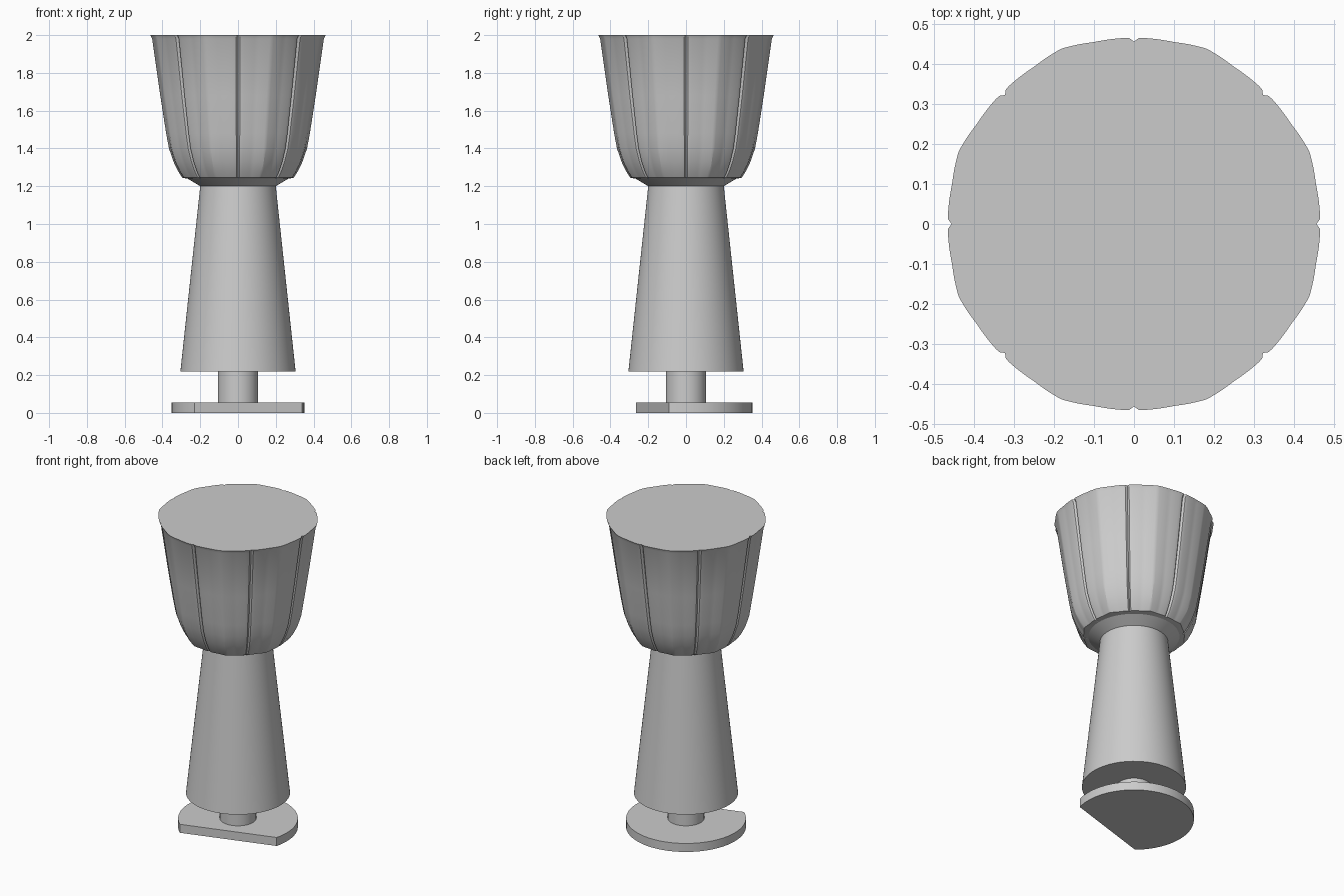
import bpy, bmesh
from math import sin, cos, tau, pi, atan2

if "Cube" in bpy.data.objects:
    bpy.data.objects.remove(bpy.data.objects["Cube"], do_unlink=True)

grey = bpy.data.materials.new("plain_grey")
grey.use_nodes = True
colour = (0.6, 0.6, 0.6, 1)
grey.diffuse_color = colour
grey.node_tree.nodes["Principled BSDF"].inputs["Base Color"].default_value = colour


def loft(name, rings, angle=0.5):
    """Skin a closed solid through rings of equal point count."""
    bm = bmesh.new()
    loops = [[bm.verts.new(p) for p in ring] for ring in rings]
    n = len(loops[0])
    for low, high in zip(loops, loops[1:]):
        for i in range(n):
            j = (i + 1) % n
            bm.faces.new((low[i], low[j], high[j], high[i]))
    bm.faces.new(loops[0][::-1])
    bm.faces.new(loops[-1])
    mesh = bpy.data.meshes.new(name)
    bm.to_mesh(mesh)
    bm.free()
    mesh.materials.append(grey)
    obj = bpy.data.objects.new(name, mesh)
    bpy.context.collection.objects.link(obj)
    bpy.ops.object.select_all(action="DESELECT")
    obj.select_set(True)
    bpy.context.view_layer.objects.active = obj
    bpy.ops.object.shade_smooth_by_angle(angle=angle)
    return obj


def circle(r, z, n=96):
    return [(r * cos(tau * i / n), r * sin(tau * i / n), z) for i in range(n)]


# Round foot with one flat chord cut off its front
start, end = atan2(-0.09, 0.34), atan2(-0.265, -0.23) + tau
outline = [start + (end - start) * i / 72 for i in range(73)]
loft("foot", [[(0.351 * cos(a), 0.351 * sin(a), z) for a in outline]
              for z in (0, 0.055)])

# Post and tapered stem
loft("post", [circle(0.107, 0.05), circle(0.107, 0.23)])
loft("stem", [circle(0.305, 0.22), circle(0.2, 1.2)])

# Flared collar under the bowl
loft("collar", [circle(0.2, 1.2), circle(0.275, 1.245), circle(0.275, 1.26)])


# Fluted bowl: broad ridges between eight thin creases
def flute(a):
    t = abs((a / (pi / 4) + 0.5) % 1 - 0.5) * 2
    ridge = 0.011 * max(0, 1 - abs(1 - t) / 0.45)
    crease = -0.012 * max(0, 1 - t / 0.07)
    return ridge + crease


def fluted(r, z, depth, n=256):
    return [((r + depth * flute(tau * i / n)) * cos(tau * i / n),
             (r + depth * flute(tau * i / n)) * sin(tau * i / n), z)
            for i in range(n)]


bowl_profile = [(0.27, 1.24, 0.3), (0.295, 1.245, 1), (0.318, 1.28, 1.2),
                (0.342, 1.33, 1.3), (0.366, 1.4, 1.2), (0.381, 1.48, 1),
                (0.412, 1.68, 1), (0.455, 1.98, 1), (0.465, 2.0, 0.8)]
loft("bowl", [fluted(*p) for p in bowl_profile], angle=0.4)
